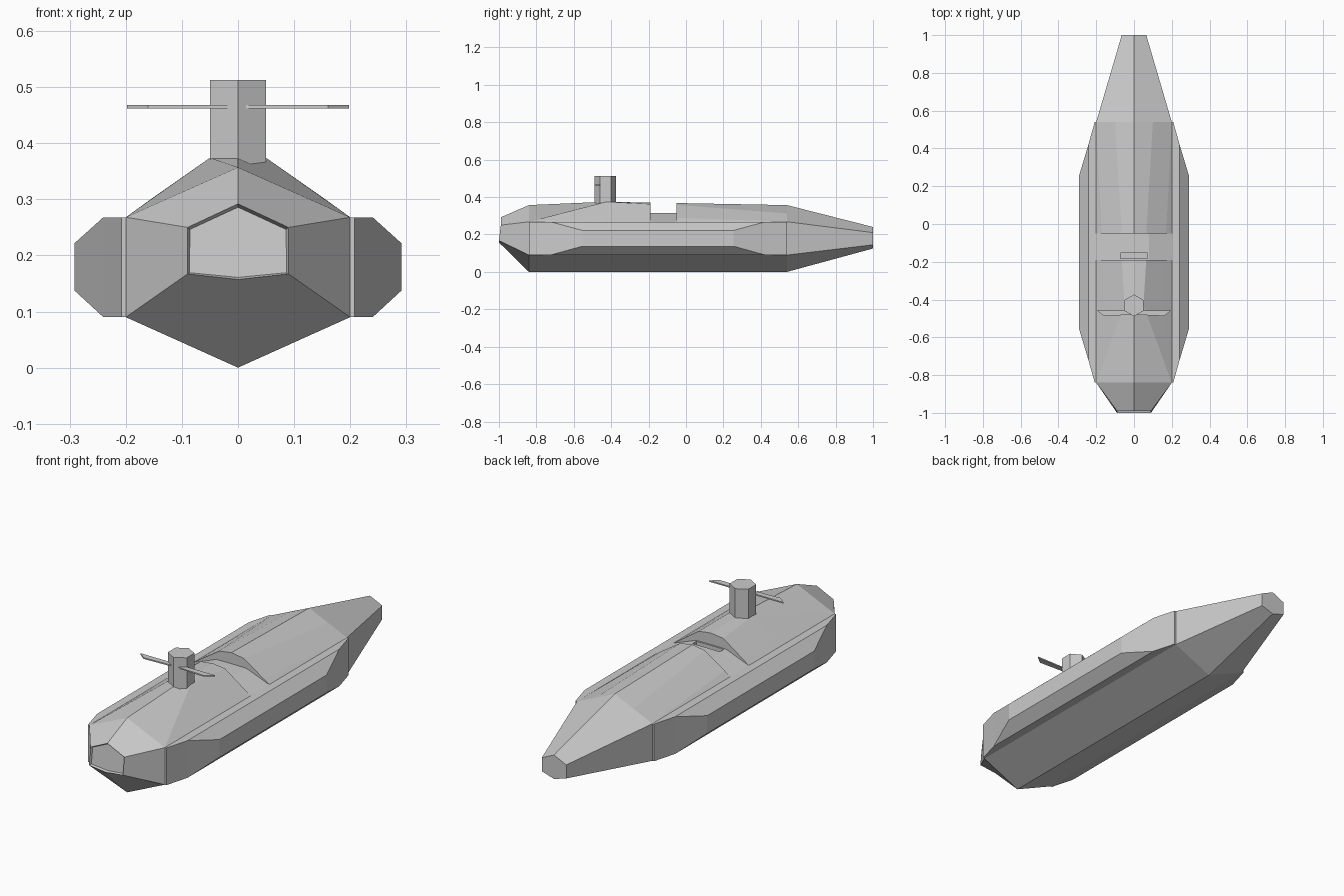
import bpy, bmesh, math

if "Cube" in bpy.data.objects:
    bpy.data.objects.remove(bpy.data.objects["Cube"])


def finish(bm, name):
    bmesh.ops.remove_doubles(bm, verts=bm.verts, dist=1e-5)
    bmesh.ops.recalc_face_normals(bm, faces=bm.faces)
    mesh = bpy.data.meshes.new(name)
    bm.to_mesh(mesh)
    bm.free()
    ob = bpy.data.objects.new(name, mesh)
    bpy.context.collection.objects.link(ob)
    return ob


def loft(bm, rings):
    # Skin closed rings and cap both ends; returns the first cap
    rows = [[bm.verts.new(p) for p in r] for r in rings]
    for a, b in zip(rows, rows[1:]):
        for i in range(len(a)):
            j = (i + 1) % len(a)
            bm.faces.new((a[i], a[j], b[j], b[i]))
    bm.faces.new(rows[-1])
    return bm.faces.new(rows[0])


def hull_ring(y, zb, x, zl, zh, s1, s2, zt, tilt=0.0):
    half = [(0, y - tilt, zb), (x, y - tilt, zl), (x, y, zh),
            (s1[0], y, s1[1]), (s2[0], y, s2[1]), (0, y, zt)]
    return half + [(-px, py, pz) for px, py, pz in reversed(half[1:-1])]


# Hull: y, keel, half width, lower chine, upper chine, shoulders, ridge
mid = (0.0, 0.2, 0.09, 0.268)
edge = (0.2, 0.268)
well = ((0.19, 0.272), (0.08, 0.314), 0.315)
fore = ((0.17, 0.289), (0.065, 0.362), 0.37)
aft = ((0.17, 0.289), (0.065, 0.358), 0.368)
sections = [
    (-0.99, 0.157, 0.09, 0.167, 0.25, (0.09, 0.25), (0.09, 0.25), 0.292, 0.01),
    (-0.84, *mid, edge, edge, 0.357),
    (-0.43, *mid, (0.15, 0.304), (0.05, 0.374), 0.375),
    (-0.19, *mid, *fore),
    (-0.19, *mid, *well),
    (-0.05, *mid, *well),
    (-0.05, *mid, *aft),
    (0.54, *mid, edge, (0.1, 0.3125), 0.357),
    (1.0, 0.125, 0.065, 0.145, 0.21, (0.065, 0.21), (0.0325, 0.225), 0.24),
]
bm = bmesh.new()
cap = loft(bm, [hull_ring(*s) for s in sections])
bmesh.ops.remove_doubles(bm, verts=bm.verts, dist=1e-5)
bmesh.ops.recalc_face_normals(bm, faces=bm.faces)
# Recessed nose opening
nose = min(bm.faces, key=lambda f: f.calc_center_median().y)
bmesh.ops.inset_region(bm, faces=[nose], thickness=0.005, depth=-0.012)
hull = finish(bm, "hull")

# Hatch slot in the cockpit well
bm = bmesh.new()
bmesh.ops.create_cube(bm, size=1)
for v in bm.verts:
    v.co = (v.co.x * 0.145, v.co.y * 0.03 - 0.168, v.co.z * 0.12 + 0.32)
cutter = finish(bm, "hatch_cutter")
cutter.hide_render = True
cutter.hide_viewport = True
cutter.display_type = 'WIRE'
cut = hull.modifiers.new("hatch", 'BOOLEAN')
cut.operation = 'DIFFERENCE'
cut.solver = 'EXACT'
cut.object = cutter

# Side tanks with chamfered outer faces
for side, label in ((-1, "left"), (1, "right")):
    rings = []
    for x, y0, y1, z0, z1 in [(0.195, -0.84, 0.54, 0.09, 0.268),
                              (0.208, -0.84, 0.54, 0.09, 0.268),
                              (0.24, -0.725, 0.425, 0.09, 0.268),
                              (0.291, -0.555, 0.255, 0.137, 0.222)]:
        rings.append([(side * x, y0, z0), (side * x, y1, z0),
                      (side * x, y1, z1), (side * x, y0, z1)])
    bm = bmesh.new()
    loft(bm, rings)
    finish(bm, label + "_side_tank")

# Hexagonal conning tower
bm = bmesh.new()
loft(bm, [[(0.058 * math.sin(k * math.pi / 3), -0.431 + 0.058 * math.cos(k * math.pi / 3), z)
           for k in range(6)] for z in (0.34, 0.513)])
finish(bm, "conning_tower")

# Thin diving planes on the tower
for side, label in ((-1, "left"), (1, "right")):
    outline = [(0, -0.48), (0.16, -0.487), (0.198, -0.457), (0, -0.457)]
    bm = bmesh.new()
    loft(bm, [[(side * x, y, z) for x, y in outline] for z in (0.462, 0.468)])
    finish(bm, label + "_diving_plane")
